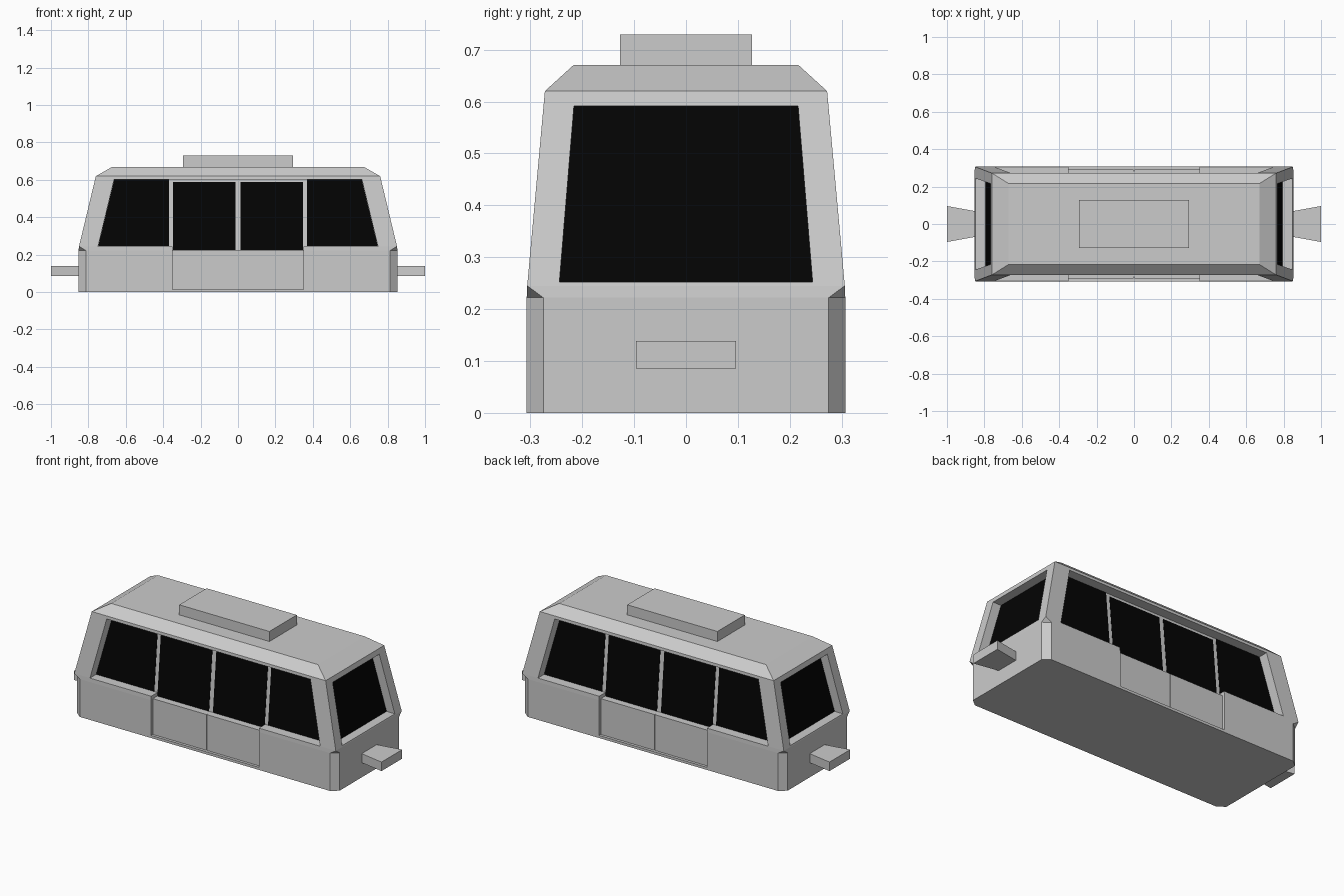
import bpy, bmesh

if "Cube" in bpy.data.objects:
    bpy.data.objects.remove(bpy.data.objects["Cube"])

glass_mat = bpy.data.materials.new("dark_glass")
glass_mat.diffuse_color = (0.001, 0.001, 0.001, 1)
glass_mat.use_nodes = True
glass_mat.node_tree.nodes["Principled BSDF"].inputs["Base Color"].default_value = glass_mat.diffuse_color


def loft(name, rings):
    """Closed solid through rings that all have the same point count."""
    bm = bmesh.new()
    loops = [[bm.verts.new(p) for p in r] for r in rings]
    n = len(loops[0])
    bm.faces.new(loops[0])
    bm.faces.new(loops[-1])
    for a, b in zip(loops, loops[1:]):
        for i in range(n):
            j = (i + 1) % n
            bm.faces.new((a[i], a[j], b[j], b[i]))
    bmesh.ops.remove_doubles(bm, verts=bm.verts, dist=1e-5)
    bmesh.ops.recalc_face_normals(bm, faces=bm.faces)
    me = bpy.data.meshes.new(name)
    bm.to_mesh(me)
    bm.free()
    ob = bpy.data.objects.new(name, me)
    bpy.context.collection.objects.link(ob)
    return ob


def ring(x, y, z, cx=0.0, cy=0.0):
    """Rectangle with cut corners; zero cut collapses to four points."""
    return [(x, -y + cy, z), (x, y - cy, z), (x - cx, y, z), (-x + cx, y, z),
            (-x, y - cy, z), (-x, -y + cy, z), (-x + cx, -y, z), (x - cx, -y, z)]


def side_wall(z):
    return 0.306 - (z - 0.245) * 0.034 / 0.375


def end_wall(z):
    return 0.85 - (z - 0.245) * 0.09 / 0.375


def lower_wall(z):
    return 0.306


def slab(name, outline, wall, d_in, d_out, sign, axis):
    """Slab following a sloped wall, between two depths behind its surface."""
    def put(u, z, d):
        w = sign * (wall(z) - d)
        return (u, w, z) if axis == 'Y' else (w, u, z)
    return loft(name, [[put(u, z, d) for u, z in outline] for d in (d_in, d_out)])


# Main shell: chamfered skirt, tapering cabin, bevelled roof
body = loft("body", [ring(0.853, 0.307, 0, 0.04, 0.032),
                     ring(0.853, 0.307, 0.222, 0.04, 0.032),
                     ring(0.85, 0.306, 0.245),
                     ring(0.76, 0.272, 0.62),
                     ring(0.672, 0.217, 0.67)])
cutters = []


def recess(outline, wall, depth, sign, axis='Y'):
    cutters.append(slab("cutter", outline, wall, depth, -0.1, sign, axis))


def pane(name, outline, wall, depth, sign, axis='Y'):
    ob = slab(name, outline, wall, depth + 0.006, depth - 0.0015, sign, axis)
    ob.data.materials.append(glass_mat)


def quad(x0, x1, z0, z1):
    return [(x0, z0), (x1, z0), (x1, z1), (x0, z1)]


DEEP = 0.058
windscreen = [(-0.244, 0.252), (0.244, 0.252), (0.216, 0.591), (-0.216, 0.591)]
for s in (-1, 1):
    # One deep window band per side, dropping lower above the doors
    recess([(-0.748, 0.245), (0.748, 0.245), (0.662, 0.603), (-0.662, 0.603)],
           side_wall, DEEP, s)
    recess(quad(-0.35, 0.35, 0.225, 0.26), side_wall, DEEP, s)
    # Shallow recess for the pair of doors, with a seam between them
    recess(quad(-0.35, 0.35, 0.015, 0.235), lower_wall, 0.015, s)
    recess(quad(-0.0015, 0.0015, 0.015, 0.235), lower_wall, 0.022, s)
    # Panes almost flush with the narrow pillars of the band
    for m in (-1, 1):
        pane("door_window", quad(m * 0.013, m * 0.348, 0.2255, 0.588), side_wall, DEEP, s)
        pane("side_window", [(m * 0.37, 0.2455), (m * 0.7475, 0.2455),
                             (m * 0.6615, 0.6025), (m * 0.37, 0.6025)], side_wall, DEEP, s)
    # End windscreens
    recess(windscreen, end_wall, 0.055, s, 'X')
    pane("end_window", windscreen, end_wall, 0.055, s, 'X')
    # Flared couplers
    loft("coupler", [[(s * x, -w, 0.086), (s * x, w, 0.086), (s * x, w, 0.139), (s * x, -w, 0.139)]
                     for x, w in ((0.845, 0.068), (1.0, 0.096))])

# Carve the recesses into the shell
for c in cutters:
    mod = body.modifiers.new("recess", 'BOOLEAN')
    mod.operation = 'DIFFERENCE'
    mod.solver = 'EXACT'
    mod.object = c
bpy.context.view_layer.update()
carved = bpy.data.meshes.new_from_object(
    body.evaluated_get(bpy.context.evaluated_depsgraph_get()))
body.modifiers.clear()
body.data = carved
for c in cutters:
    bpy.data.objects.remove(c)

# Roof equipment box
loft("roof_unit", [ring(0.293, 0.127, z) for z in (0.668, 0.729)])
